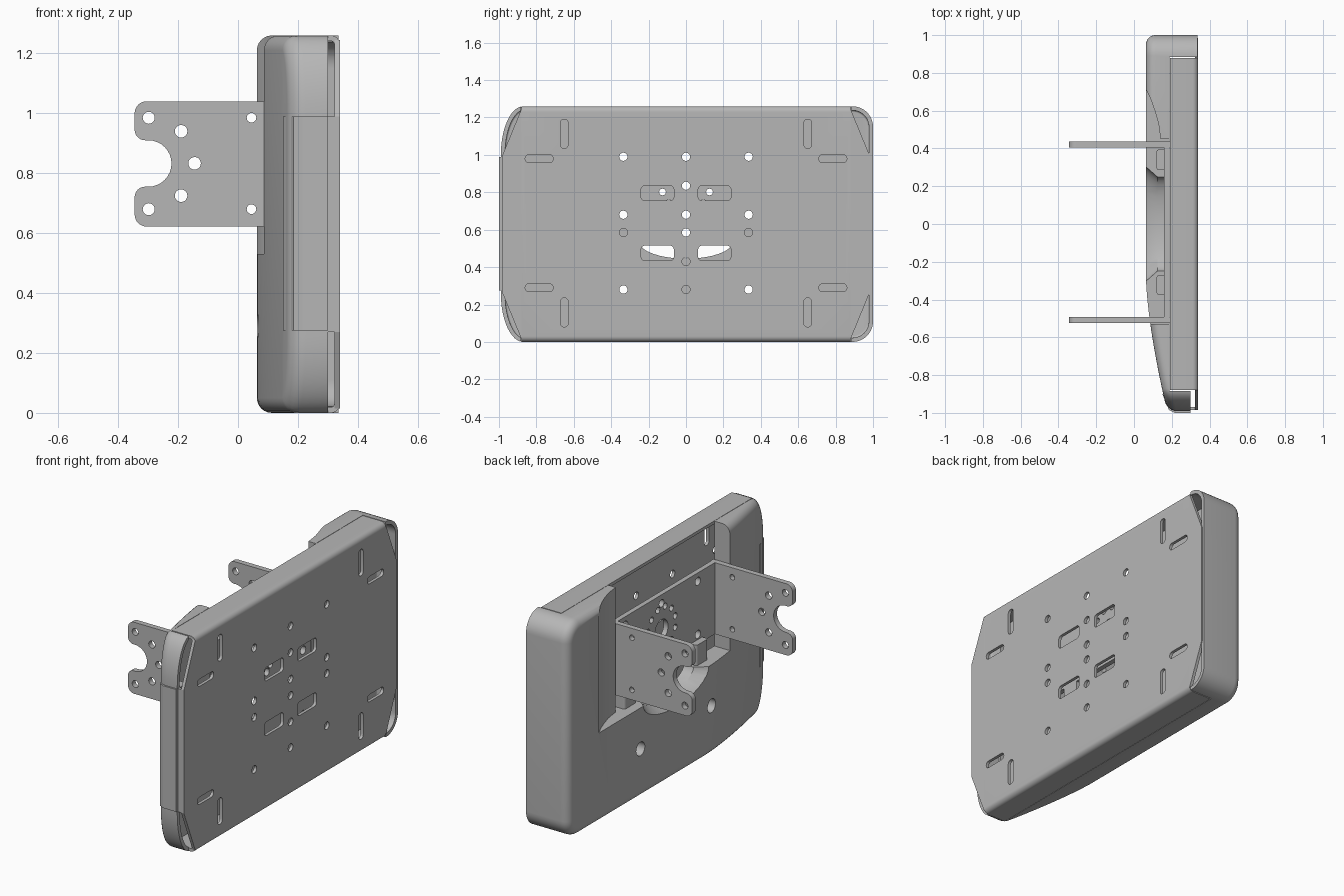
import bpy, bmesh, math

cube = bpy.data.objects.get("Cube")
if cube:
    bpy.data.objects.remove(cube, do_unlink=True)

grey = bpy.data.materials.new("plain grey")
grey.use_nodes = True
GREY = (0.47, 0.47, 0.47, 1)
grey.diffuse_color = GREY
grey.node_tree.nodes["Principled BSDF"].inputs["Base Color"].default_value = GREY


# ---------- helpers ----------
def make(name, bm):
    bmesh.ops.recalc_face_normals(bm, faces=bm.faces)
    me = bpy.data.meshes.new(name)
    bm.to_mesh(me)
    bm.free()
    me.materials.append(grey)
    ob = bpy.data.objects.new(name, me)
    bpy.context.collection.objects.link(ob)
    return ob


def place(axis, a, b, t):
    return {"x": (t, a, b), "y": (a, t, b), "z": (a, b, t)}[axis]


def add_prism(bm, pts, axis, lo, hi, pts_hi=None):
    """Extrude a profile along an axis; pts_hi allows a different far profile."""
    v0 = [bm.verts.new(place(axis, a, b, lo)) for a, b in pts]
    v1 = [bm.verts.new(place(axis, a, b, hi)) for a, b in (pts_hi or pts)]
    n = len(v0)
    bm.faces.new(v0)
    bm.faces.new(v1[::-1])
    for i in range(n):
        bm.faces.new((v0[i], v0[(i + 1) % n], v1[(i + 1) % n], v1[i]))


def prism(name, pts, axis, lo, hi, pts_hi=None):
    bm = bmesh.new()
    add_prism(bm, pts, axis, lo, hi, pts_hi)
    return make(name, bm)


def rect(a0, a1, b0, b1):
    return [(a0, b0), (a1, b0), (a1, b1), (a0, b1)]


def fillet(corners, steps=8):
    """Round the square corners of an outline given as (a, b, radius)."""
    out, n = [], len(corners)
    for i, (a, b, r) in enumerate(corners):
        if r == 0:
            out.append((a, b))
            continue
        dirs = []
        for j in (i - 1, (i + 1) % n):
            da, db = corners[j][0] - a, corners[j][1] - b
            l = math.hypot(da, db)
            dirs.append((da / l, db / l))
        (pa, pb), (na, nb) = dirs
        ca, cb = a + r * (pa + na), b + r * (pb + nb)
        for k in range(steps + 1):
            t = math.pi / 2 * k / steps
            c, s = math.cos(t), math.sin(t)
            out.append((ca - r * (na * c + pa * s), cb - r * (nb * c + pb * s)))
    return out


def slot(a0, a1, b0, b1, r):
    return fillet([(a, b, r) for a, b in rect(a0, a1, b0, b1)], 5)


def circle(a, b, r, n=20):
    return [(a + r * math.cos(2 * math.pi * k / n), b + r * math.sin(2 * math.pi * k / n))
            for k in range(n)]


def cutter(shapes, axis, lo, hi):
    bm = bmesh.new()
    for s in shapes:
        add_prism(bm, s, axis, lo, hi)
    return make("cutter", bm)


def cut(ob, cutters):
    """Subtract the cutters, bake the result and delete the cutters."""
    for c in cutters:
        m = ob.modifiers.new("cut", "BOOLEAN")
        m.operation, m.solver, m.object = "DIFFERENCE", "EXACT", c
    bpy.context.view_layer.update()
    dg = bpy.context.evaluated_depsgraph_get()
    me = bpy.data.meshes.new_from_object(ob.evaluated_get(dg))
    ob.modifiers.clear()
    ob.data = me
    for c in cutters:
        bpy.data.objects.remove(c, do_unlink=True)


def smooth(ob, deg=30):
    bpy.ops.object.select_all(action="DESELECT")
    ob.select_set(True)
    bpy.context.view_layer.objects.active = ob
    bpy.ops.object.shade_smooth_by_angle(angle=math.radians(deg))


# ---------- rear cover ----------
MID = 0.63


def back_x(y):
    t = max(0, (-0.28 - y) / 0.7)
    return 0.063 + 0.11 * t ** 1.5


def half_outline():
    """Upper half of the cover outline: y, height above middle, normal."""
    pts = []
    for k in range(11):
        t = math.pi / 2 * k / 10
        pts.append((0.89 + 0.11 * math.cos(t), 0.52 + 0.11 * math.sin(t), math.cos(t), math.sin(t)))
    pts += [(y, 0.63, 0, 1) for y in [0.6, 0.2] + [-0.28 - 0.06 * i for i in range(10)]]
    for k in range(13):
        t = math.pi / 2 * (1 - k / 12)
        ny, nz = -math.cos(t) / 0.12, math.sin(t) / 0.26
        l = math.hypot(ny, nz)
        pts.append((-0.87 - 0.12 * math.cos(t), 0.37 + 0.26 * math.sin(t), ny / l, nz / l))
    return pts


def shell_solid(name, extra, r, back, front):
    """Rounded solid: rings from the back face out to the front rim."""
    bm = bmesh.new()
    half = half_outline()
    n = len(half)
    rings = []
    for k in range(8):
        t = math.pi / 2 * min(k, 6) / 6
        d = extra + r * (1 - math.sin(t))
        up, low = [], []
        for y, h, ny, nh in half:
            yy, hh = y - d * ny, h - d * nh
            x = front(y) if k == 7 else back(yy) + r * (1 - math.cos(t))
            up.append(bm.verts.new((x, yy, MID + hh)))
            low.append(bm.verts.new((x, yy, MID - hh)))
        rings.append(up + low[::-1])
    m = 2 * n
    for a, b in zip(rings, rings[1:]):
        for i in range(m):
            bm.faces.new((a[i], a[(i + 1) % m], b[(i + 1) % m], b[i]))
    for ring in (rings[0], rings[-1]):
        for i in range(n - 1):
            bm.faces.new((ring[i], ring[i + 1], ring[m - 2 - i], ring[m - 1 - i]))
    return make(name, bm)


cover = shell_solid("rear_cover", 0, 0.05, back_x, lambda y: 0.335 if y > 0 else 0.30)
cavity = shell_solid("cutter", 0.022, 0.01, lambda y: 0.215, lambda y: 0.4)
pan_space = cutter([rect(-0.885, 0.885, -0.1, 1.4)], "x", 0.188, 0.5)
notch = cutter([rect(-0.53, 0.45, 0.53, 1.4)], "x", -0.1, 0.3)
flare = cutter([[(-0.1, 0.72), (0.06, 0.72), (0.085, 0.67), (0.11, 0.60), (0.13, 0.53),
                 (0.142, 0.44), (-0.1, 0.44)]], "z", 0.53, 1.4)


def scoop(w, d):
    return [(-w, 0.6)] + [(w * math.sin(a), 0.535 - d * math.cos(a))
                          for a in (math.pi * (k / 16 - 0.5) for k in range(17))] + [(w, 0.6)]


scoop_outer = prism("cutter", scoop(0.36, 0.16), "x", 0.0, 0.125, scoop(0.25, 0.09))
scoop_inner = cutter([scoop(0.25, 0.09)], "x", 0.1, 0.3)
bolt_tunnels = cutter([circle(y, 0.29, 0.04) for y in (-0.33, 0.33)], "x", -0.1, 0.3)
cut(cover, [cavity, pan_space, notch, flare, scoop_outer, scoop_inner, bolt_tunnels])
smooth(cover)

# raised panel on the narrow end
prism("end_panel", [(0.30, -0.90), (0.30, -1.0), (0.215, -1.0), (0.185, -0.985), (0.15, -0.90)],
      "z", 0.275, 0.99)

# ---------- front pan ----------
outer = [(0.19, 0.0, 0), (0.34, 0.0, 0.03), (0.34, 1.26, 0.03), (0.19, 1.26, 0)]
inner = [(0.19, 1.242, 0), (0.322, 1.242, 0.014), (0.322, 0.018, 0.014), (0.19, 0.018, 0)]
pan = prism("front_pan", fillet(outer) + fillet(inner), "y", -0.88, 0.88)
shapes = []
for s in (-1, 1):
    def span(a, b):
        return sorted((s * a, s * b))
    for z0, z1 in ((1.035, 1.19), (0.08, 0.235)):
        shapes.append(slot(*span(0.63, 0.672), z0, z1, 0.02))
    for z in (0.98, 0.29):
        shapes.append(slot(*span(0.71, 0.86), z - 0.021, z + 0.021, 0.02))
    for z0, z1 in ((0.755, 0.835), (0.435, 0.515)):
        shapes.append(slot(*span(0.065, 0.24), z0, z1, 0.02))
    shapes += [circle(s * 0.335, z, 0.022) for z in (0.99, 0.68, 0.585, 0.28)]
shapes += [circle(0, z, 0.022) for z in (0.99, 0.835, 0.68, 0.585, 0.43, 0.28)]
cut(pan, [cutter(shapes, "x", 0.25, 0.4)])
smooth(pan)

# tapered ends of the pan with short flanges
for s, side in ((1, "back"), (-1, "front")):
    prism("pan_end_" + side, [(s * 0.88, 0.015), (s * 0.985, 0.27), (s * 0.985, 0.99),
                              (s * 0.88, 1.245)], "x", 0.322, 0.34)
    prism("pan_flange_" + side, rect(*sorted((s * 0.968, s * 0.985)), 0.27, 0.99), "x", 0.27, 0.322)

# ---------- bracket ----------
ARM = [(-0.345, 0.622, 0.04), (0.19, 0.622, 0), (0.19, 1.04, 0), (-0.345, 1.04, 0.04),
       (-0.345, 0.91, 0.035), (-0.222, 0.91, 0.0775), (-0.222, 0.755, 0.0775),
       (-0.345, 0.755, 0.035)]
HOLES = [(-0.298, 0.985, 0.02), (-0.298, 0.68, 0.02), (-0.19, 0.94, 0.021), (-0.19, 0.725, 0.021),
         (-0.145, 0.833, 0.021), (0.045, 0.985, 0.016), (0.045, 0.68, 0.016)]
for name, y in (("bracket_arm_back", 0.42), ("bracket_arm_front", -0.508)):
    arm = prism(name, fillet(ARM), "y", y - 0.016, y + 0.016)
    cut(arm, [cutter([circle(*h) for h in HOLES], "y", y - 0.1, y + 0.1)])
    smooth(arm)

plate = prism("bracket_plate", rect(-0.492, 0.404, 0.622, 1.04), "x", 0.158, 0.187)
ring = [circle(0.13 * math.cos(a), 0.835 + 0.13 * math.sin(a), 0.018, 12)
        for a in (math.pi / 6 * (k + 0.5) for k in range(12))]
ring += [circle(y, z, 0.024) for y in (-0.335, 0.335) for z in (0.68, 0.99)]
ring += [circle(0, z, 0.022) for z in (0.68, 0.99)]
ring.append(circle(0, 0.835, 0.06, 28))
cut(plate, [cutter(ring, "x", 0.1, 0.3)])
smooth(plate)

# support blocks under the bracket
for name, y0, y1 in (("support_block_back", 0.285, 0.395), ("support_block_front", -0.375, -0.27)):
    prism(name, fillet([(0.12, y0, 0.012), (0.187, y0, 0), (0.187, y1, 0), (0.12, y1, 0.012)], 4),
          "z", 0.52, 0.65)
